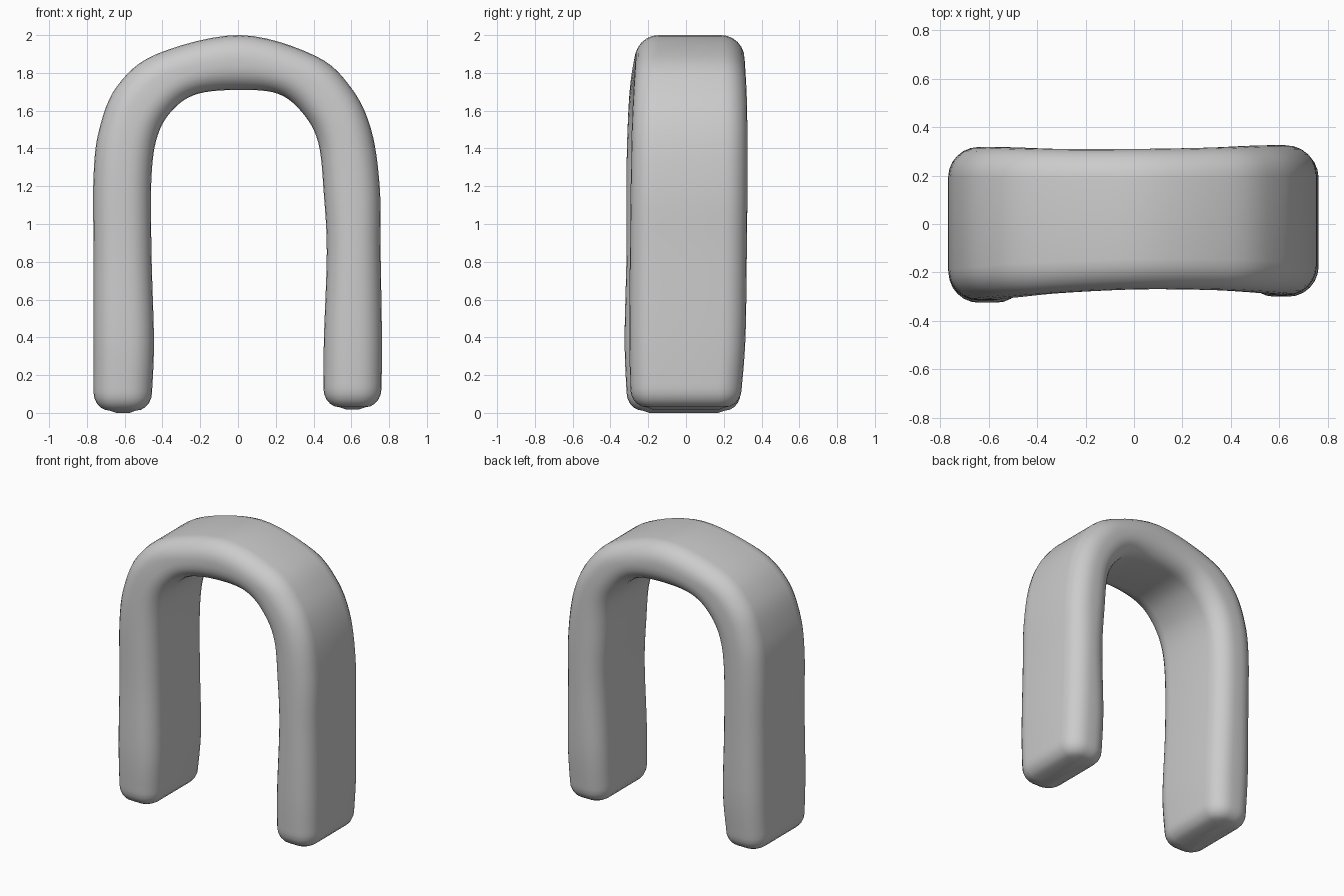
import bpy, bmesh
from math import sin, cos, pi
from mathutils import Vector

if "Cube" in bpy.data.objects:
    bpy.data.objects.remove(bpy.data.objects["Cube"])

# Stations along the arch: outer x, outer z, inner x, inner z, front y, back y
STATIONS = [
    (-.765, .11, -.455, .11, -.315, .290),
    (-.765, .40, -.445, .38, -.325, .310),
    (-.765, .85, -.458, .85, -.315, .315),
    (-.765, 1.25, -.458, 1.25, -.315, .318),
    (-.735, 1.50, -.425, 1.47, -.310, .318),
    (-.640, 1.73, -.340, 1.61, -.300, .315),
    (-.430, 1.90, -.210, 1.69, -.285, .310),
    (.010, 2.00, .010, 1.71, -.270, .310),
    (.410, 1.89, .210, 1.69, -.272, .315),
    (.600, 1.72, .340, 1.59, -.280, .322),
    (.705, 1.50, .425, 1.43, -.288, .325),
    (.750, 1.20, .455, 1.15, -.293, .325),
    (.755, .85, .470, .85, -.297, .322),
    (.762, .40, .455, .40, -.300, .315),
    (.760, .13, .452, .13, -.295, .295),
]
EDGE_RADIUS = 0.125
CORNER_STEPS = 6
SUBSTEPS = 6


def smooth_stations(rows, steps):
    """Catmull-Rom interpolation of all station values."""
    result = []
    n = len(rows)
    for i in range(n - 1):
        quad = [rows[max(i - 1, 0)], rows[i], rows[i + 1], rows[min(i + 2, n - 1)]]
        for s in range(steps):
            t = s / steps
            result.append([0.5 * (2 * b + (c - a) * t + (2 * a - 5 * b + 4 * c - d) * t * t
                                  + (3 * b - a - 3 * c + d) * t ** 3)
                           for a, b, c, d in zip(*quad)])
    result.append(list(rows[-1]))
    return result


def ring(bm, row, inset=0.0, drop=0.0):
    """Rounded rectangle between the outer and inner points of a station."""
    ox, oz, ix, iz, y0, y1 = row
    outer, inner = Vector((ox, 0, oz)), Vector((ix, 0, iz))
    axis = (outer - inner).normalized()
    mid = (outer + inner) / 2 + Vector((0, (y0 + y1) / 2, -drop))
    hu = (outer - inner).length / 2 - inset
    hv = (y1 - y0) / 2 - inset
    r = min(max(EDGE_RADIUS - inset, 0.02), hu * 0.95)
    verts = []
    for k, (su, sv) in enumerate(((1, 1), (-1, 1), (-1, -1), (1, -1))):
        for s in range(CORNER_STEPS + 1):
            a = k * pi / 2 + s / CORNER_STEPS * pi / 2
            u = su * (hu - r) + r * cos(a)
            v = sv * (hv - r) + r * sin(a)
            verts.append(bm.verts.new(mid + axis * u + Vector((0, v, 0))))
    return verts


def foot_rings(bm, row, depth):
    """Rings that round off the bottom end of a leg."""
    rings = []
    for s in range(1, 6):
        a = s / 5 * pi / 2
        rings.append(ring(bm, row, 0.085 * (1 - cos(a)), (depth - 0.012) * sin(a)))
    rings.append(ring(bm, row, 0.12, depth))
    return rings


# Arch: both legs and the curved top as one swept clay-like band
bm = bmesh.new()
rows = smooth_stations(STATIONS, SUBSTEPS)
rings = foot_rings(bm, rows[0], 0.11)[::-1]
rings += [ring(bm, row) for row in rows]
rings += foot_rings(bm, rows[-1], 0.112)
for a, b in zip(rings, rings[1:]):
    for i in range(len(a)):
        j = (i + 1) % len(a)
        bm.faces.new((a[i], a[j], b[j], b[i]))
bm.faces.new(rings[0])
bm.faces.new(rings[-1])
bmesh.ops.recalc_face_normals(bm, faces=bm.faces[:])
for face in bm.faces:
    face.smooth = True

mesh = bpy.data.meshes.new("arch")
bm.to_mesh(mesh)
bm.free()
arch = bpy.data.objects.new("arch", mesh)
bpy.context.collection.objects.link(arch)
